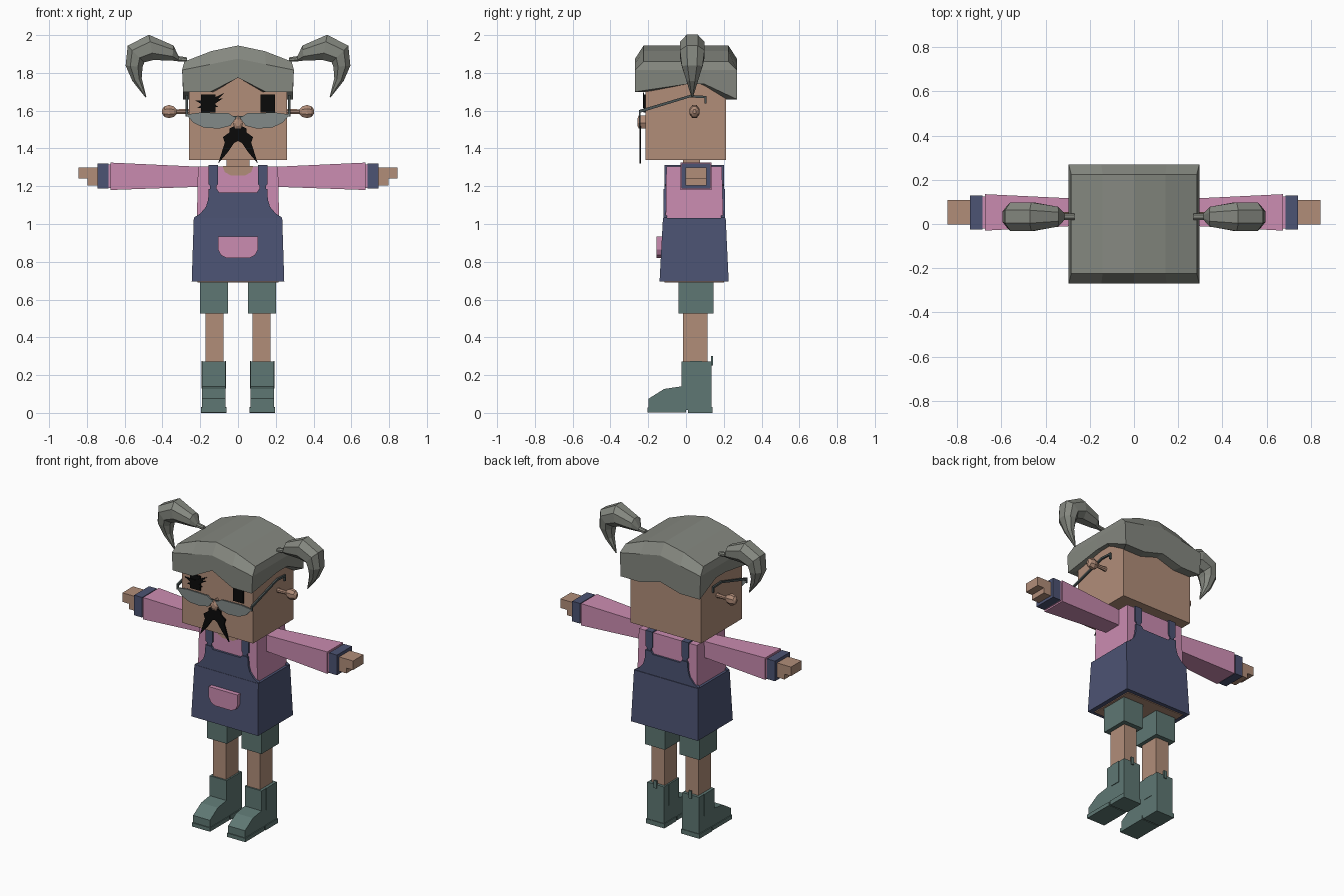
import bpy, bmesh, math
from mathutils import Vector

cube = bpy.data.objects.get("Cube")
if cube:
    bpy.data.objects.remove(cube, do_unlink=True)


def material(name, code):
    def lin(c):
        return c / 12.92 if c < 0.04045 else ((c + 0.055) / 1.055) ** 2.4
    col = [lin(int(code[i:i + 2], 16) / 255) for i in (0, 2, 4)] + [1]
    m = bpy.data.materials.new(name)
    m.use_nodes = True
    m.diffuse_color = col
    m.node_tree.nodes["Principled BSDF"].inputs["Base Color"].default_value = col
    return m


HAIR = material("grey hair", "858880")
SKIN = material("skin", "b18d79")
PINK = material("pink cloth", "cb8cb1")
NAVY = material("navy cloth", "4c5373")
GREEN = material("green leather", "5e7773")
BLACK = material("black", "0a0a0a")
LENS = material("lens grey", "828a89")
FRAME = material("dark frame", "4c5656")
SIDES = (("left", 1), ("right", -1))


def finish(name, bm, mat):
    bmesh.ops.recalc_face_normals(bm, faces=bm.faces)
    me = bpy.data.meshes.new(name)
    bm.to_mesh(me)
    bm.free()
    me.materials.append(mat)
    ob = bpy.data.objects.new(name, me)
    bpy.context.collection.objects.link(ob)
    return ob


def loft(name, rings, mat, caps=True):
    """Skin a list of equal-length vertex rings."""
    bm = bmesh.new()
    vs = [[bm.verts.new(p) for p in r] for r in rings]
    n = len(rings[0])
    for a, b in zip(vs, vs[1:]):
        for i in range(n):
            bm.faces.new((a[i], a[(i + 1) % n], b[(i + 1) % n], b[i]))
    if caps:
        bm.faces.new(vs[0])
        bm.faces.new(vs[-1])
    return finish(name, bm, mat)


def rect(x0, x1, y0, y1, z):
    return [(x0, y0, z), (x1, y0, z), (x1, y1, z), (x0, y1, z)]


def box(name, x, y, z, mat):
    return loft(name, [rect(*x, *y, z[0]), rect(*x, *y, z[1])], mat)


def plate(name, pts, y0, y1, mat, s=1):
    """Front-facing outline in x and z, given depth along y."""
    return loft(name, [[(s * x, y, z) for x, z in pts] for y in (y0, y1)], mat)


def side_profile(name, pts, x0, x1, mat):
    """Side outline in y and z, given width along x."""
    return loft(name, [[(x, y, z) for y, z in pts] for x in (x0, x1)], mat)


def both(pts):
    return pts + [(-x, z) for x, z in reversed(pts) if x]


# Head and neck
box("head", (-.26, .26), (-.215, .212), (1.34, 1.79), SKIN)
box("neck", (-.06, .06), (-.015, .075), (1.27, 1.35), SKIN)


# Hair cap: arched top, bevelled shoulder, shaped hem
def arch(x):
    return 1.945 - .085 * abs(x / .29) ** 1.5


def hem(x, y):
    if y < -.2:
        return 1.775 if x == 0 else 1.70
    if y > .2:
        return 1.70 if x == 0 else 1.66
    return 1.74


xs = [-.29, -.145, 0, .145, .29]
border = ([(x, -.27) for x in xs] + [(.29, 0), (.29, .1)]
          + [(x, .27) for x in reversed(xs)] + [(-.29, .1), (-.29, 0)])
hair = loft("hair_cap", [
    [(x * .88, y * .77, hem(x, y)) for x, y in border],
    [(x, y, hem(x, y)) for x, y in border],
    [(x * 1.02, y, arch(x) - (.07 if abs(x) < .2 else .045)) for x, y in border],
    [(x * .98, y * .83, arch(x)) for x, y in border]], HAIR, caps=False)
bm = bmesh.new()
for a, b in zip(xs, xs[1:]):
    bm.faces.new([bm.verts.new((x * .98, y, arch(x)))
                  for x, y in ((a, -.224), (b, -.224), (b, .224), (a, .224))])
bmesh.ops.remove_doubles(bm, verts=bm.verts, dist=.001)
finish("hair_top", bm, HAIR)

# Pigtails: x, z, half thickness, half depth, direction of the cross-section
tail = [(.27, 1.87, .012, .015, 90), (.315, 1.875, .014, .015, 90), (.345, 1.905, .04, .045, 95),
        (.46, 1.935, .068, .065, 80), (.54, 1.90, .062, .065, 45), (.55, 1.835, .045, .055, 5),
        (.535, 1.765, .026, .032, -15), (.488, 1.672, .003, .004, -35)]
for side, s in SIDES:
    rings = []
    for x, z, t, d, ang in tail:
        u = Vector((math.cos(math.radians(ang)), 0, math.sin(math.radians(ang))))
        ring = []
        for cu, cy in ((1, .45), (.45, 1), (-.45, 1), (-1, .45),
                       (-1, -.45), (-.45, -1), (.45, -1), (1, -.45)):
            p = Vector((x, .033, z)) + u * t * cu
            ring.append((s * p.x, p.y + d * cy, p.z))
        rings.append(ring)
    loft(side + "_pigtail", rings, HAIR)

# Ears: stalk with a faceted knob
for side, s in SIDES:
    rings = []
    for x, r in ((.25, .016), (.325, .013), (.34, .03), (.365, .038), (.39, .03), (.402, .012)):
        rings.append([(s * x, .045 + .75 * r * math.cos(a), 1.595 + r * math.sin(a))
                      for a in [math.pi * (k + .5) / 4 for k in range(8)]])
    loft(side + "_ear", rings, SKIN)

# Face: eyes, ragged lashes, nose and moustache
for side, s in SIDES:
    plate(side + "_eye", [(.12, 1.59), (.195, 1.59), (.195, 1.685), (.12, 1.685)],
          -.224, -.21, BLACK, s)
    plate(side + "_moustache", [(0, 1.53), (.045, 1.505), (.045, 1.485), (.08, 1.46), (.07, 1.43),
                                (.105, 1.32), (.05, 1.385), (.02, 1.43), (0, 1.44)],
          -.247, -.238, BLACK, s)
for x, z in ((-.23, 1.655), (-.215, 1.615), (-.07, 1.695), (-.08, 1.665), (-.105, 1.62)):
    plate("eyelash", [(x, z), (-.155, 1.655), (-.155, 1.615)], -.228, -.222, BLACK)
loft("nose", [[(x * w, y, 1.535 + h * w) for x, h in
               ((0, .04), (.028, 0), (.015, -.03), (-.015, -.03), (-.028, 0))]
              for y, w in ((-.21, 1), (-.25, 1), (-.258, .5))], SKIN)

# Half-moon glasses with hooked arms
for side, s in SIDES:
    plate(side + "_lens", [(.275, 1.58), (.2, 1.59), (.05, 1.587), (.012, 1.56), (.04, 1.52),
                           (.1, 1.505), (.18, 1.51), (.235, 1.535)], -.25, -.24, LENS, s)
    side_profile(side + "_glasses_arm", [
        (-.25, 1.57), (-.25, 1.603), (.02, 1.683), (.108, 1.678), (.108, 1.638),
        (.098, 1.638), (.098, 1.666), (.02, 1.67), (-.24, 1.59), (-.24, 1.57)],
        s * .266, s * .277, FRAME)
box("glasses_bridge", (-.03, .03), (-.249, -.241), (1.56, 1.572), FRAME)

# Shirt and neckline
loft("shirt", [rect(-.218, .218, -.108, .198, 1.0), rect(-.212, .212, -.104, .19, 1.305)], PINK)
plate("neckline", [(.08, 1.3), (.07, 1.275), (.04, 1.258), (-.04, 1.258), (-.07, 1.275), (-.08, 1.3)],
      -.11, -.1, SKIN)
box("neck_opening", (-.08, .08), (-.109, .09), (1.298, 1.308), SKIN)

# Pinafore: skirt, bibs, shoulder straps and pocket
loft("skirt", [rect(-.245, .245, -.14, .226, .695), rect(-.234, .234, -.122, .21, 1.032)], NAVY)
box("hips", (-.215, .215), (-.115, .2), (.69, .72), SKIN)
bib = both([(.234, 1.02), (.232, 1.035), (.2, 1.055), (.17, 1.09), (.158, 1.13),
            (.155, 1.185), (.112, 1.185), (.1, 1.168)])
plate("front_bib", bib, -.12, -.1, NAVY)
plate("back_bib", bib, .185, .206, NAVY)
for side, s in SIDES:
    strap = [(.115, 1.17), (.147, 1.17), (.147, 1.2), (.157, 1.21), (.157, 1.312),
             (.107, 1.312), (.107, 1.21), (.115, 1.2)]
    plate(side + "_strap_front", strap, -.115, -.1, NAVY, s)
    plate(side + "_strap_back", strap, .185, .2, NAVY, s)
    box(side + "_strap_top", (s * .107, s * .157), (-.115, .2), (1.3, 1.312), NAVY)
plate("pocket", both([(.106, .935), (.106, .865), (.09, .835), (.06, .82)]), -.156, -.12, PINK)

# Arms and legs
for side, s in SIDES:
    def section(x, y0, y1, z0, z1):
        return [(s * x, y0, z0), (s * x, y1, z0), (s * x, y1, z1), (s * x, y0, z1)]
    loft(side + "_sleeve", [section(.2, -.005, .112, 1.197, 1.303),
                            section(.675, -.03, .135, 1.18, 1.325)], PINK)
    loft(side + "_sleeve_hem", [section(.67, -.02, .125, 1.19, 1.315),
                                section(.69, -.02, .125, 1.19, 1.315)], PINK)
    loft(side + "_cuff", [section(.685, -.025, .13, 1.187, 1.32),
                          section(.743, -.025, .13, 1.187, 1.32)], NAVY)
    loft(side + "_hand", [section(.73, -.003, .108, 1.24, 1.3),
                          section(.845, -.003, .108, 1.24, 1.3)], SKIN)
    loft(side + "_thumb", [section(.73, -.003, .108, 1.205, 1.245),
                           section(.797, -.003, .108, 1.205, 1.245)], SKIN)

    box(side + "_shorts", (s * .053, s * .2), (-.04, .145), (.525, .71), GREEN)
    box(side + "_leg", (s * .077, s * .172), (-.015, .115), (.25, .54), SKIN)
    box(side + "_boot_shaft", (s * .067, s * .19), (-.025, .135), (.015, .272), GREEN)
    side_profile(side + "_boot_toe", [(0, .012), (-.198, .012), (-.198, .075), (-.115, .127),
                                      (-.025, .14), (0, .14)], s * .067, s * .19, GREEN)
    box(side + "_boot_heel", (s * .062, s * .196), (.01, .139), (0, .03), GREEN)
    box(side + "_boot_sole", (s * .062, s * .196), (-.204, -.0), (.003, .028), GREEN)
    for x in (.064, .188):
        box(side + "_boot_panel", (s * x, s * (x + .006)), (.02, .085), (.13, .274), GREEN)
    box(side + "_boot_tab", (s * .118, s * .138), (.132, .142), (.25, .3), GREEN)
